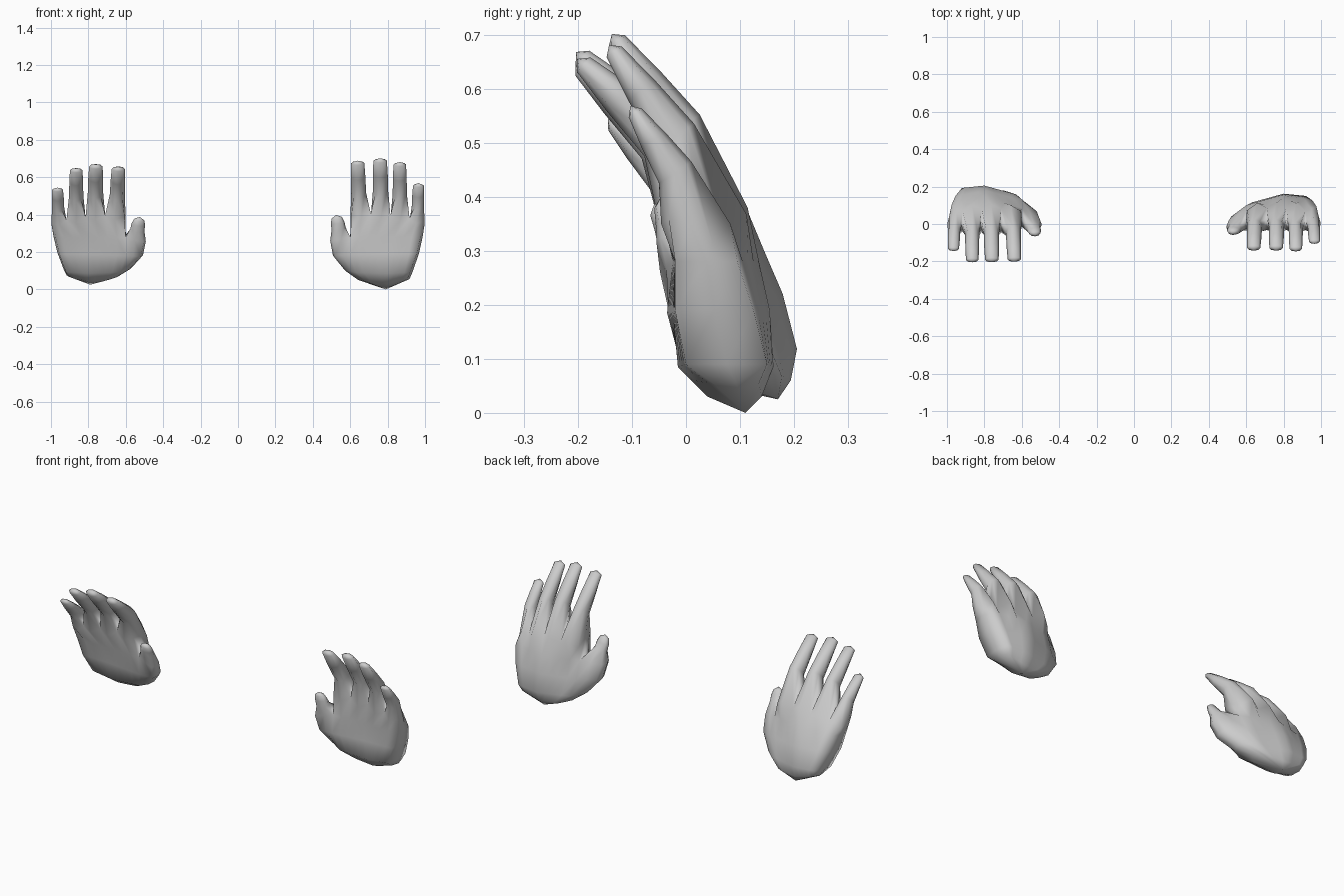
import bpy, bmesh, math
from mathutils import Vector, Matrix

cube = bpy.data.objects.get("Cube")
if cube:
    bpy.data.objects.remove(cube)

mat = bpy.data.materials.new("plain grey")
mat.use_nodes = True
GREY = (0.6, 0.6, 0.6, 1)
mat.diffuse_color = GREY
mat.node_tree.nodes["Principled BSDF"].inputs["Base Color"].default_value = GREY

# Palm levels: (x, z, front y, back y) at columns 0, 2, 6, 10 (thumb side to little-finger side)
KEYS = (0, 2, 6, 10)
LEVELS = [
    [(.655, .05, .05, .10), (.69, .04, .04, .125), (.80, .03, .04, .14), (.905, .055, .05, .135)],
    [(.585, .10, .01, .075), (.63, .09, -.01, .115), (.80, .085, -.015, .162), (.92, .09, .0, .15)],
    [(.52, .18, -.03, .04), (.60, .185, -.035, .10), (.79, .19, -.025, .155), (.955, .19, -.02, .125)],
    [(.505, .26, -.048, .015), (.60, .28, -.025, .075), (.79, .28, -.02, .135), (.975, .28, -.02, .095)],
]
# Finger base boundaries (x, front z) and finger data: (middle, tip, half width, half depth)
BASES = [(.607, .40), (.71, .405), (.815, .395), (.917, .38), (.985, .36)]
FINGERS = [
    ((.645, -.012, .515), (.64, -.128, .675), .040, .046),
    ((.762, -.012, .525), (.76, -.128, .688), .041, .046),
    ((.865, -.020, .510), (.865, -.133, .668), .038, .043),
    ((.962, -.020, .445), (.965, -.094, .555), .033, .036),
]
THUMB = ((.538, -.026, .325), (.528, -.043, .383), .038, .030)


def key_at(keys, c):
    """Linear interpolation of the four keys at column c."""
    for i in range(3):
        a, b = KEYS[i], KEYS[i + 1]
        if a <= c <= b:
            t = (c - a) / (b - a)
            return [p + (q - p) * t for p, q in zip(keys[i], keys[i + 1])]


def bridge(bm, a, b):
    n = len(a)
    for i in range(n):
        bm.faces.new((a[i], a[(i + 1) % n], b[(i + 1) % n], b[i]))


def cap(bm, ring, point):
    tip = bm.verts.new(point)
    for i in range(len(ring)):
        bm.faces.new((ring[i], ring[(i + 1) % len(ring)], tip))


def grow_finger(bm, base, middle, tip, w, d, end_w=.88, end_d=.40):
    """Tapered eight-sided finger that continues from an eight-vertex base."""
    middle, tip = Vector(middle), Vector(tip)
    along = (tip - middle).normalized()
    back = Vector((1, 0, 0)).cross(along).normalized() * -1
    side = back.cross(along).normalized()
    if side.x < 0:
        side.negate()
    if back.y < 0:
        back.negate()
    last = base
    for t, fw, fd in ((0, 1, 1), (.55, .97, .72), (1, end_w, end_d)):
        c = middle.lerp(tip, t)
        ring = []
        for i in range(8):
            a = math.radians(225 + 45 * i)
            ring.append(bm.verts.new(c + side * w * fw * math.cos(a) + back * d * fd * math.sin(a)))
        bridge(bm, last, ring)
        last = ring
    cap(bm, last, tip + along * .016)


def make_hand(name, matrix):
    bm = bmesh.new()
    new = bm.verts.new
    front, back, mid = [], [], []

    # Palm and wrist levels
    for keys in LEVELS:
        cols = [key_at(keys, c) for c in range(11)]
        front.append({c: new((x, yf, z)) for c, (x, z, yf, yb) in enumerate(cols)})
        back.append({c: new((x, yb, z)) for c, (x, z, yf, yb) in enumerate(cols)})
        m = {}
        for c, push in ((0, -.012), (10, .012)):
            x, z, yf, yb = cols[c]
            m[c] = new((x + push, (yf + yb) / 2, z))
        mid.append(m)
    x, z, yf, yb = key_at(LEVELS[3], 2)
    mid[3][2] = new((x, (yf + yb) / 2, z))

    # Knuckle level: dips between the fingers, bulges at each finger's centre
    f, b, m = {}, {}, {}
    for c in range(2, 11):
        k, odd = divmod(c - 2, 2)
        x, z = BASES[k]
        if odd:
            x2, z2 = BASES[k + 1]
            s = (0, .002, 0, -.03)[k]
            f[c] = new(((x + x2) / 2, -.046, (z + z2) / 2 - .02))
            b[c] = new(((x + x2) / 2, .112 + s, (z + z2) / 2 - .02))
        else:
            yb = (.075, .088, .085, .07, .05)[k]
            f[c] = new((x, -.032, z))
            b[c] = new((x, yb, z - .05))
            push = {2: -.006, 10: .012}.get(c, 0)
            m[c] = new((x + push, (yb - .032) / 2, z - .015))
    front.append(f)
    back.append(b)
    mid.append(m)

    def loop(level, c0, c1):
        r = range(c0, c1 + 1)
        return ([front[level][c] for c in r] + [mid[level][c1]]
                + [back[level][c] for c in reversed(r)] + [mid[level][c0]])

    for i in range(3):
        bridge(bm, loop(i, 0, 10), loop(i + 1, 0, 10))
    bridge(bm, loop(3, 2, 10), loop(4, 2, 10))
    cap(bm, loop(0, 0, 10), (.79, .11, 0))

    # Thumb and four fingers
    grow_finger(bm, loop(3, 0, 2), *THUMB, end_w=.72, end_d=.55)
    for k, data in enumerate(FINGERS):
        grow_finger(bm, loop(4, 2 + 2 * k, 4 + 2 * k), *data)

    bm.transform(matrix)
    bmesh.ops.recalc_face_normals(bm, faces=bm.faces[:])
    for face in bm.faces:
        face.smooth = True
    mesh = bpy.data.meshes.new(name)
    bm.to_mesh(mesh)
    bm.free()
    mesh.materials.append(mat)
    obj = bpy.data.objects.new(name, mesh)
    bpy.context.collection.objects.link(obj)
    return obj


make_hand("left_hand", Matrix.Identity(4))
# The right hand is mirrored and tips further forward about the wrist
tilt = (Matrix.Translation((0, .17, .025)) @ Matrix.Rotation(math.radians(10.7), 4, 'X')
        @ Matrix.Translation((0, -.11, 0)) @ Matrix.Diagonal((-1, 1, 1, 1)))
make_hand("right_hand", tilt)
